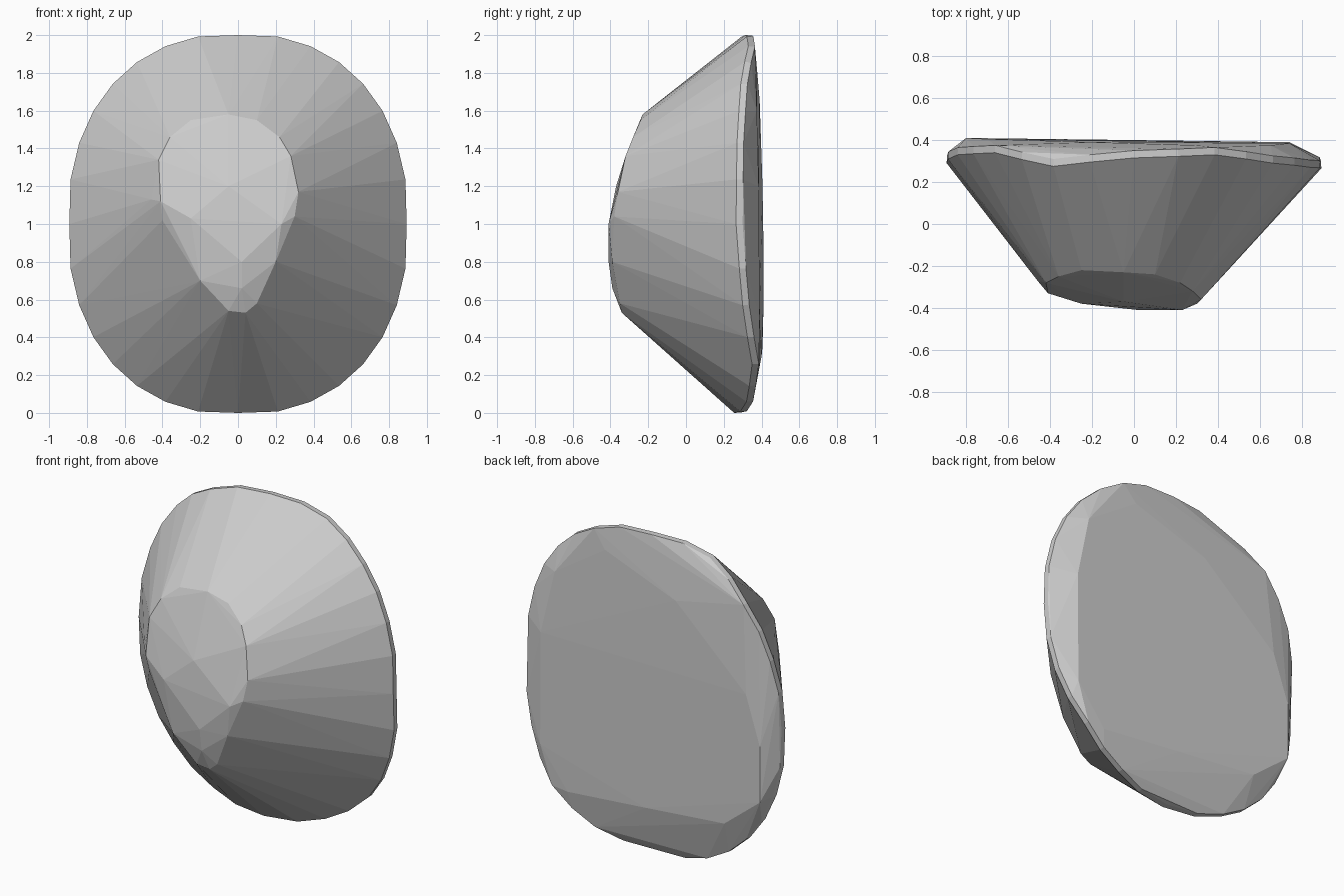
import bpy
import bmesh
from math import cos, sin, pi, copysign

cube = bpy.data.objects.get("Cube")
if cube:
    bpy.data.objects.remove(cube, do_unlink=True)

# Single grey stone material
grey = bpy.data.materials.new("stone grey")
grey.use_nodes = True
colour = (0.6, 0.6, 0.6, 1)
grey.diffuse_color = colour
grey.node_tree.nodes["Principled BSDF"].inputs["Base Color"].default_value = colour

HALF_WIDTH = 0.893
RIM_STEPS = 32
RIM_POWER = 2 / 2.25


def clamp(value, limit):
    return max(-limit, min(limit, value))


def rounded(value):
    """Signed power that gives the squarish rim outline."""
    return copysign(abs(value) ** RIM_POWER, value)


def rim_points(depths, thickness):
    """Rounded outline whose depth wavers around the loop."""
    points = []
    for step in range(RIM_STEPS):
        angle = 2 * pi * step / RIM_STEPS
        x = clamp(HALF_WIDTH * 1.01 * rounded(cos(angle)), HALF_WIDTH)
        z = 1 + clamp(1.01 * rounded(sin(angle)), 1)
        place = step * len(depths) / RIM_STEPS
        first = int(place)
        blend = place - first
        following = depths[(first + 1) % len(depths)]
        y = depths[first] * (1 - blend) + following * blend
        points.append((x, y, z))
        points.append((x * 0.998, y + thickness, 1 + (z - 1) * 0.998))
    return points


# Depth of the rim, counter-clockwise from the +x side
rim_depths = [0.265, 0.27, 0.29, 0.33, 0.315, 0.275, 0.34, 0.33,
              0.29, 0.3, 0.31, 0.3, 0.255, 0.32, 0.35, 0.3]

# Teardrop outline of the raised front face
front_upper = [(-0.46, -0.27, 1.13), (-0.42, -0.28, 1.34), (-0.36, -0.25, 1.46),
               (-0.25, -0.22, 1.55), (-0.05, -0.23, 1.58), (0.1, -0.24, 1.55),
               (0.22, -0.28, 1.46), (0.28, -0.32, 1.36), (0.32, -0.36, 1.17)]
front_lower = [(0.3, -0.38, 1.04), (0.2, -0.39, 0.8), (0.1, -0.35, 0.58),
               (0.04, -0.34, 0.53), (-0.05, -0.34, 0.54), (-0.2, -0.36, 0.7),
               (-0.4, -0.31, 1.02)]

# Gentle crown inside the teardrop
front_crown = [(0.23, -0.41, 1), (0.02, -0.41, 0.8), (0.02, -0.39, 0.66),
               (-0.25, -0.38, 1.03), (-0.41, -0.33, 1.12), (-0.05, -0.37, 1.2)]

# Nearly flat back
back_face = [(-0.8, 0.41, 0.55), (-0.8, 0.41, 0.9), (-0.7, 0.405, 1.2),
             (-0.2, 0.39, 1.65), (0.3, 0.375, 1.83), (0.65, 0.375, 1.6),
             (0.74, 0.385, 1.2), (0.74, 0.39, 0.5), (0.55, 0.39, 0.25),
             (0, 0.4, 0.3), (-0.55, 0.405, 0.35)]

# Skin all the outlines into one faceted solid
mesh = bpy.data.meshes.new("faceted_stone")
solid = bmesh.new()
outlines = (rim_points(rim_depths, 0.035), front_upper, front_lower,
            front_crown, back_face)
for outline in outlines:
    for point in outline:
        solid.verts.new(point)
hull = bmesh.ops.convex_hull(solid, input=solid.verts, use_existing_faces=False)
spare = {item for item in hull["geom_interior"] + hull["geom_unused"]
         if isinstance(item, bmesh.types.BMVert)}
bmesh.ops.delete(solid, geom=list(spare), context="VERTS")
bmesh.ops.dissolve_limit(solid, angle_limit=0.01, verts=solid.verts,
                         edges=solid.edges)
bmesh.ops.recalc_face_normals(solid, faces=solid.faces)
solid.to_mesh(mesh)
solid.free()

mesh.materials.append(grey)
stone = bpy.data.objects.new("faceted_stone", mesh)
bpy.context.collection.objects.link(stone)
